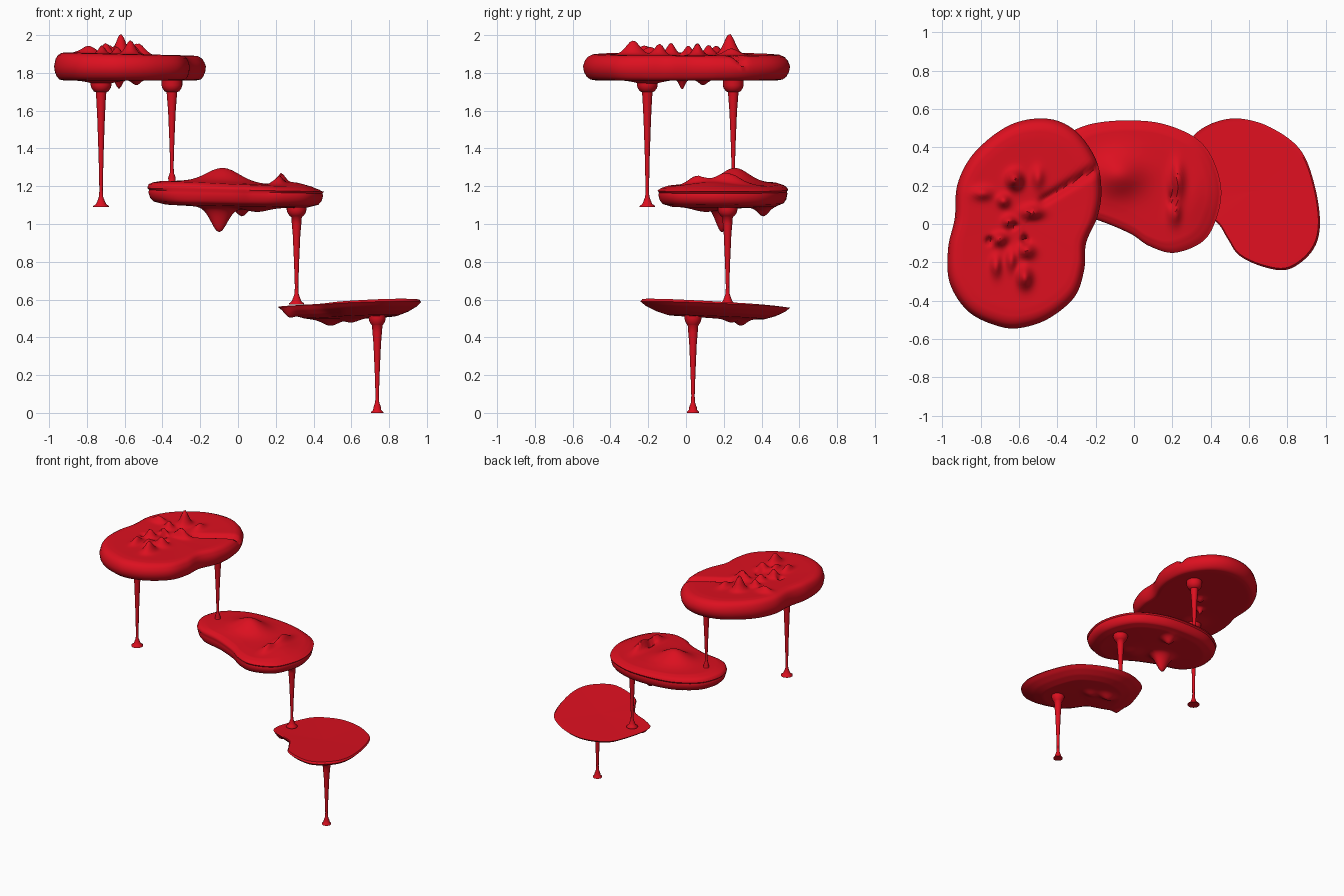
import bpy, bmesh, math
from mathutils import Vector

if "Cube" in bpy.data.objects:
    bpy.data.objects.remove(bpy.data.objects["Cube"])

red = bpy.data.materials.new("red_liquid")
red.diffuse_color = (0.72, 0.005, 0.014, 1)
red.use_nodes = True
red.node_tree.nodes["Principled BSDF"].inputs["Base Color"].default_value = red.diffuse_color


def finish(name, bm, angle):
    bmesh.ops.recalc_face_normals(bm, faces=bm.faces)
    me = bpy.data.meshes.new(name)
    bm.to_mesh(me)
    bm.free()
    ob = bpy.data.objects.new(name, me)
    bpy.context.collection.objects.link(ob)
    me.materials.append(red)
    bpy.ops.object.select_all(action='DESELECT')
    ob.select_set(True)
    bpy.context.view_layer.objects.active = ob
    bpy.ops.object.shade_smooth_by_angle(angle=math.radians(angle))


def skin(bm, rings, first, last):
    # bridge vertex rings, closing both ends with a pole vertex
    n = len(rings[0])
    for i in range(n):
        j = (i + 1) % n
        bm.faces.new((first, rings[0][i], rings[0][j]))
        bm.faces.new((last, rings[-1][j], rings[-1][i]))
        for a, b in zip(rings, rings[1:]):
            bm.faces.new((a[i], b[i], b[j], a[j]))


def smooth_loop(pts, sub=8):
    # closed Catmull-Rom outline
    out, n = [], len(pts)
    for i in range(n):
        a, b, c, d = (Vector(pts[(i + k) % n]) for k in (-1, 0, 1, 2))
        for k in range(sub):
            t = k / sub
            out.append(0.5 * (2 * b + (c - a) * t + (2 * a - 5 * b + 4 * c - d) * t * t
                              + (3 * b - a - 3 * c + d) * t ** 3))
    return out


def pad(name, outline, centre, profile, top_relief, bottom_relief, slope, angle=50):
    """profile: (inset scale, z) from top centre over the rim to bottom centre."""
    loop = smooth_loop(outline)
    c = Vector(centre)
    rim = max(range(len(profile)), key=lambda k: profile[k][0])
    samples = []
    for k, ((s0, z0), (s1, z1)) in enumerate(zip(profile, profile[1:])):
        steps = max(1, math.ceil(abs(s1 - s0) / 0.03))
        for i in range(steps):
            t = i / steps
            samples.append((s0 + (s1 - s0) * t, z0 + (z1 - z0) * t, k < rim))
    samples.append((*profile[-1], False))
    bm = bmesh.new()

    def vert(p, z, top):
        for x, y, h, rx, ry in (top_relief if top else bottom_relief):
            z += h * math.exp(-((p.x - x) / rx) ** 2 - ((p.y - y) / ry) ** 2)
        z += slope(p.x, p.y, top)
        return bm.verts.new((p.x, p.y, z))

    first = vert(c, samples[0][1], True)
    last = vert(c, samples[-1][1], False)
    rings = [[vert(c + (p - c) * s, z, top) for p in loop] for s, z, top in samples[1:-1]]
    skin(bm, rings, first, last)
    finish(name, bm, angle)


def drip(name, x, y, top, bottom, collar, foot, n=24):
    # thick collar, thin tapering strand, flared foot
    prof = [(collar, top + .03), (collar, top - .025), (collar * .93, top - .04), (collar * .7, top - .058),
            (.028, top - .062), (.025, top - .10)]
    h = top - bottom
    prof += [(.020, bottom + h * .7), (.013, bottom + h * .4), (.009, bottom + .09), (.011, bottom + .055),
             (.02, bottom + .03), (foot * .65, bottom + .015), (foot, bottom + .005), (foot, bottom)]
    bm = bmesh.new()
    rings = [[bm.verts.new((x + r * math.cos(2 * math.pi * i / n), y + r * math.sin(2 * math.pi * i / n), z))
              for i in range(n)] for r, z in prof]
    skin(bm, rings, bm.verts.new((x, y, prof[0][1])), bm.verts.new((x, y, bottom)))
    finish(name, bm, 60)


# Upper pad: thick rounded slab with splash bumps and a crease
crease = [(-.20 - .027 * i, .29 - .0165 * i, -.022, .028, .02) for i in range(11)]
pad("upper_pad",
    [(-.46, .55), (-.65, .515), (-.83, .375), (-.92, .21), (-.935, .03), (-.97, -.13), (-.96, -.31),
     (-.86, -.46), (-.70, -.535), (-.58, -.54), (-.44, -.49), (-.31, -.38), (-.26, -.24), (-.25, -.10),
     (-.19, .04), (-.17, .18), (-.20, .34), (-.31, .49)],
    (-.57, 0),
    [(0, 1.892), (.82, 1.90), (.90, 1.897), (.95, 1.885), (.98, 1.865), (1, 1.835), (.99, 1.805),
     (.965, 1.78), (.93, 1.765), (.87, 1.76), (0, 1.765)],
    crease + [(-.62, .23, .11, .035, .04), (-.57, -.28, .075, .035, .05), (-.70, -.08, .06, .035, .03),
              (-.53, .06, .065, .05, .03), (-.56, -.14, .06, .04, .035), (-.72, -.22, .045, .025, .05),
              (-.79, .16, .04, .05, .03), (-.68, .12, .05, .03, .03), (-.65, .01, .05, .03, .03),
              (-.50, .24, .035, .03, .05), (-.64, -.19, .04, .025, .05),
              (-.63, -.01, -.05, .018, .018), (-.75, -.085, -.05, .018, .018), (-.57, -.08, -.05, .018, .018)],
    [(-.63, -.02, -.05, .02, .02), (-.54, .09, -.03, .03, .03), (-.72, -.2, -.025, .085, .085)],
    lambda x, y, top: -.025 * (x + .57) if top else 0)

# Middle pad: thinner, grooved rim, a broad swell above and hanging points below
pad("middle_pad",
    [(-.31, .49), (-.18, .53), (0, .54), (.16, .52), (.32, .45), (.41, .34), (.455, .18), (.43, .03),
     (.36, -.09), (.21, -.15), (.08, -.115), (-.02, -.05), (-.19, .02), (-.36, .06), (-.45, .14),
     (-.48, .26), (-.43, .40)],
    (.02, .22),
    [(0, 1.22), (.6, 1.215), (.85, 1.21), (.94, 1.20), (.985, 1.19), (1, 1.18), (.98, 1.17), (.99, 1.16),
     (.97, 1.13), (.93, 1.11), (.8, 1.095), (0, 1.08)],
    [(-.08, .26, .075, .12, .10), (.225, .22, .06, .035, .09), (.21, .06, .05, .03, .06),
     (.20, .15, -.04, .015, .10), (.30, .12, .02, .08, .15)],
    [(-.10, .19, -.13, .06, .045), (.02, .41, -.05, .04, .04), (.10, .10, -.02, .08, .08)],
    lambda x, y, top: (-.045 if top else -.02) * x)

# Lower pad: flat tilted sheet over a shallow dished underside
pad("lower_pad",
    [(.27, .38), (.32, .47), (.42, .53), (.55, .55), (.71, .505), (.865, .39), (.94, .21), (.97, 0),
     (.93, -.14), (.81, -.235), (.68, -.225), (.55, -.165), (.49, -.08), (.43, .01), (.32, .06),
     (.23, .11), (.21, .18), (.23, .27)],
    (.62, .17),
    [(0, .558), (.9, .562), (1, .562), (.93, .54), (.8, .515), (.65, .497), (0, .49)],
    [],
    [(.49, .29, -.035, .06, .04), (.60, .24, -.02, .05, .04), (.27, .13, -.025, .03, .03)],
    lambda x, y, top: .038 * x - .05 * y if top else .025 * x - .035 * y, 35)

# Falling drips
drip("upper_left_drip", -.725, -.205, 1.76, 1.09, .055, .042)
drip("upper_right_drip", -.35, .25, 1.76, 1.215, .055, .028)
drip("middle_drip", .31, .22, 1.10, .575, .052, .04)
drip("lower_drip", .737, .037, .525, 0, .045, .033)
